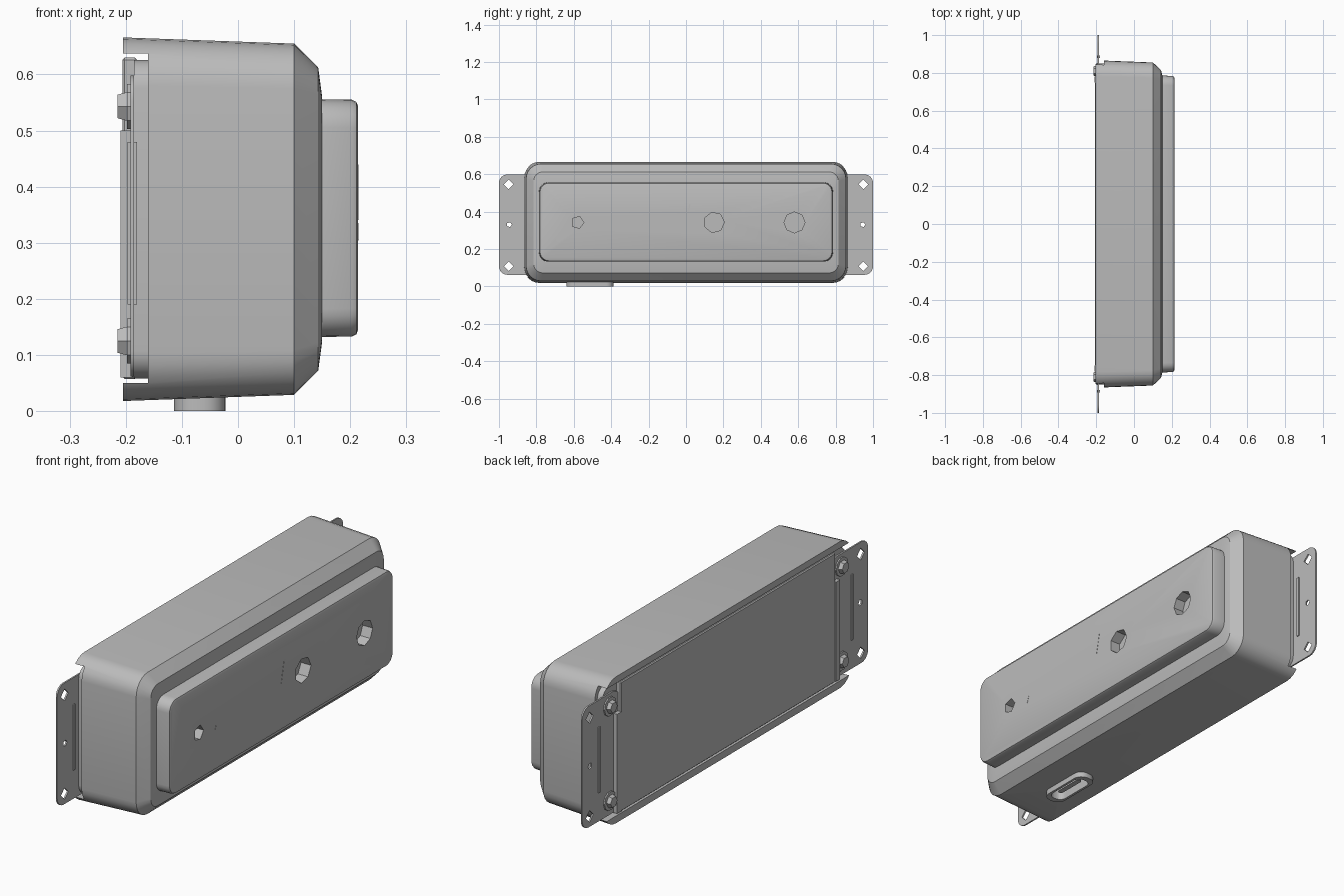
import bpy, bmesh, math
from mathutils import Matrix, Vector

if "Cube" in bpy.data.objects:
    bpy.data.objects.remove(bpy.data.objects["Cube"])

grey = bpy.data.materials.new("plain grey")
grey.use_nodes = True
grey.diffuse_color = (0.5, 0.5, 0.5, 1)
grey.node_tree.nodes["Principled BSDF"].inputs["Base Color"].default_value = (0.5, 0.5, 0.5, 1)

MID = 0.342  # height of the long axis


def finish(name, bm):
    bmesh.ops.recalc_face_normals(bm, faces=bm.faces)
    mesh = bpy.data.meshes.new(name)
    bm.to_mesh(mesh)
    bm.free()
    mesh.materials.append(grey)
    ob = bpy.data.objects.new(name, mesh)
    bpy.context.collection.objects.link(ob)
    return ob


def outline(hu, hv, r, seg=6):
    """Rounded rectangle as 2D points."""
    pts = []
    for k, (su, sv) in enumerate([(1, 1), (-1, 1), (-1, -1), (1, -1)]):
        for i in range(seg + 1):
            a = math.pi / 2 * (k + i / seg)
            pts.append((su * (hu - r) + r * math.cos(a), sv * (hv - r) + r * math.sin(a)))
    return pts


def loft(name, rings, centre=(0, MID), axis="x"):
    """Closed solid through rounded rectangles (position, half u, half v, radius)."""
    bm = bmesh.new()
    loops = []
    for p, hu, hv, r in rings:
        pts = [(u + centre[0], v + centre[1]) for u, v in outline(hu, hv, r)]
        loops.append([bm.verts.new((p, u, v) if axis == "x" else (u, v, p)) for u, v in pts])
    n = len(loops[0])
    for a, b in zip(loops, loops[1:]):
        for i in range(n):
            j = (i + 1) % n
            bm.faces.new((a[i], a[j], b[j], b[i]))
    bm.faces.new(loops[0])
    bm.faces.new(loops[-1])
    return finish(name, bm)


def box(name, lo, hi):
    bm = bmesh.new()
    lo, hi = Vector(lo), Vector(hi)
    bmesh.ops.create_cube(bm, size=1, matrix=Matrix.Translation((lo + hi) / 2) @ Matrix.Diagonal((*(hi - lo), 1)))
    return finish(name, bm)


def rod(name, x0, x1, y, z, r, sides, tip=1.0):
    """Prism or cone along x."""
    bm = bmesh.new()
    m = Matrix.Translation(((x0 + x1) / 2, y, z)) @ Matrix.Rotation(math.pi / 2, 4, "Y")
    bmesh.ops.create_cone(bm, cap_ends=True, segments=sides, radius1=r * tip, radius2=r,
                          depth=abs(x1 - x0), matrix=m)
    return finish(name, bm)


def cut(ob, cutters):
    for c in cutters:
        mod = ob.modifiers.new("cut", "BOOLEAN")
        mod.operation = "DIFFERENCE"
        mod.solver = "EXACT"
        mod.object = c
        c.hide_render = True
        c.hide_set(True)


def smooth(ob, angle=30):
    bpy.ops.object.select_all(action="DESELECT")
    ob.select_set(True)
    bpy.context.view_layer.objects.active = ob
    bpy.ops.object.shade_smooth_by_angle(angle=math.radians(angle))


# Main housing: tapered shell with a chamfered front edge
housing = loft("housing", [(-0.205, 0.867, 0.324, 0.085), (0.1, 0.855, 0.313, 0.08),
                           (0.143, 0.815, 0.27, 0.05), (0.15, 0.788, 0.218, 0.045)])
cut(housing, [
    box("rear_recess_cutter", (-0.3, -1, 0.05), (-0.16, 1, 0.637)),
    loft("port_cutter", [(-0.05, 0.035, 0.1, 0.03), (0.06, 0.035, 0.1, 0.03)], (-0.068, -0.513), "z"),
])
smooth(housing)

# Raised front panel with three blind holes
panel = loft("front_panel", [(0.14, 0.786, 0.212, 0.05), (0.203, 0.784, 0.211, 0.05),
                             (0.211, 0.78, 0.207, 0.046), (0.214, 0.772, 0.199, 0.04)],
             (0, 0.344))
cut(panel, [rod("hole_cutter", 0.165, 0.25, y, 0.342, r, n)
            for y, r, n in [(-0.58, 0.034, 5), (0.15, 0.055, 7), (0.58, 0.056, 8)]])
smooth(panel, 40)

# Small slits beside the holes
for y, z, h, tilt in [(0.01, 0.39, 0.05, -0.2), (-0.46, 0.32, 0.015, -0.3)]:
    slit = box("panel_slit", (-0.002, -0.004, -h), (0.002, 0.004, h))
    slit.location = (0.213, y, z)
    slit.rotation_euler.x = tilt

# Gasket and rear cover
smooth(loft("gasket", [(-0.185, 0.85, 0.284, 0.05), (-0.155, 0.85, 0.284, 0.05)]))
cover = box("rear_cover", (-0.206, -0.75, 0.057), (-0.18, 0.75, 0.63))
bevel = cover.modifiers.new("edge", "BEVEL")
bevel.width = 0.004

# Mounting brackets, bolts and end details, mirrored across y
for s, side in [(-1, "front"), (1, "rear")]:
    bracket = loft(side + "_bracket", [(-0.192, 0.13, 0.268, 0.045), (-0.185, 0.13, 0.268, 0.045)],
                   (s * 0.87, 0.33))
    cutters = [rod("screw_hole_cutter", -0.25, -0.1, s * 0.948, z, 0.026, 4) for z in (0.108, 0.545)]
    cutters.append(rod("centre_hole_cutter", -0.25, -0.1, s * 0.945, 0.33, 0.014, 5))
    cut(bracket, cutters)
    smooth(bracket)
    box(side + "_bracket_rib", (-0.197, s * 0.885 - 0.006, 0.19), (-0.18, s * 0.885 + 0.006, 0.48))
    box(side + "_cover_flange", (-0.209, s * 0.765 - 0.015, 0.06), (-0.188, s * 0.765 + 0.015, 0.5))
    for z in (0.125, 0.543):
        rod(side + "_bolt_washer", -0.198, -0.188, s * 0.81, z, 0.042, 10)
        rod(side + "_bolt_head", -0.215, -0.196, s * 0.81, z, 0.03, 6, 0.8)

# Connector port underneath: raised collar with an inner tongue
collar = loft("port_collar", [(0, 0.046, 0.126, 0.04), (0.05, 0.046, 0.126, 0.04)], (-0.068, -0.513), "z")
cut(collar, [loft("collar_cutter", [(-0.02, 0.035, 0.1, 0.03), (0.08, 0.035, 0.1, 0.03)],
                  (-0.068, -0.513), "z")])
smooth(collar)
smooth(loft("port_tongue", [(0.015, 0.012, 0.07, 0.011), (0.07, 0.012, 0.07, 0.011)], (-0.068, -0.513), "z"))
